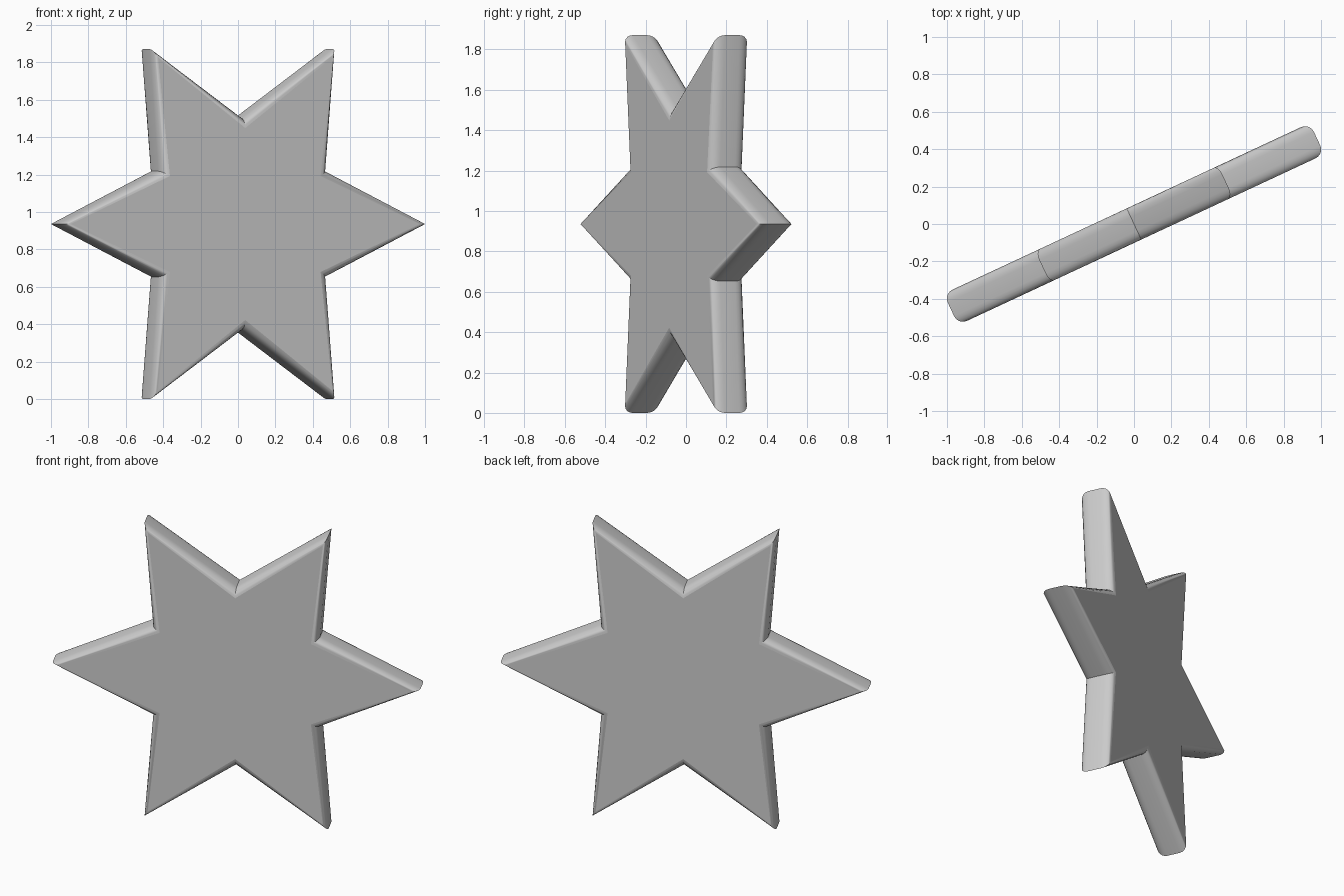
import bpy, bmesh
from math import sin, cos, pi, radians

POINTS = 6
OUTER, INNER = 1.08, 0.565
WALL, BEVEL = 0.04, 0.052      # half depth of the flat wall, bevel radius
STEPS = 5                      # bevel segments
TURN = radians(25)

if "Cube" in bpy.data.objects:
    bpy.data.objects.remove(bpy.data.objects["Cube"])

grey = bpy.data.materials.new("plain_grey")
grey.use_nodes = True
grey.diffuse_color = (0.6, 0.6, 0.6, 1)
grey.node_tree.nodes["Principled BSDF"].inputs["Base Color"].default_value = (0.6, 0.6, 0.6, 1)


def star_ring(bm, inset, depth):
    """One star outline, pulled in along its corner directions."""
    ring = []
    for i in range(POINTS * 2):
        r = (INNER if i % 2 else OUTER) - inset
        a = i * pi / POINTS
        ring.append(bm.verts.new((r * cos(a), depth, r * sin(a))))
    return ring


# Rounded edge profile from front face to back face
quarter = [i * pi / 2 / STEPS for i in range(STEPS + 1)]
half = [(BEVEL * (1 - cos(t)), WALL + BEVEL * sin(t)) for t in quarter]
profile = [(i, -d) for i, d in reversed(half)] + half

# Star body
bm = bmesh.new()
rings = [star_ring(bm, i, d) for i, d in profile]
n = POINTS * 2
for a, b in zip(rings, rings[1:]):
    for i in range(n):
        j = (i + 1) % n
        bm.faces.new((a[i], a[j], b[j], b[i]))
bm.faces.new(rings[0])
bm.faces.new(rings[-1])
bmesh.ops.recalc_face_normals(bm, faces=bm.faces[:])
mesh = bpy.data.meshes.new("star")
bm.to_mesh(mesh)
bm.free()
mesh.materials.append(grey)

star = bpy.data.objects.new("star", mesh)
bpy.context.collection.objects.link(star)
star.location.z = OUTER * sin(pi / 3)
star.rotation_euler.z = TURN

# Smooth rounded rim, flat front and back
bpy.ops.object.select_all(action='DESELECT')
star.select_set(True)
bpy.context.view_layer.objects.active = star
bpy.ops.object.shade_smooth_by_angle(angle=radians(30))
for face in mesh.polygons:
    if len(face.vertices) == n:
        face.use_smooth = False
